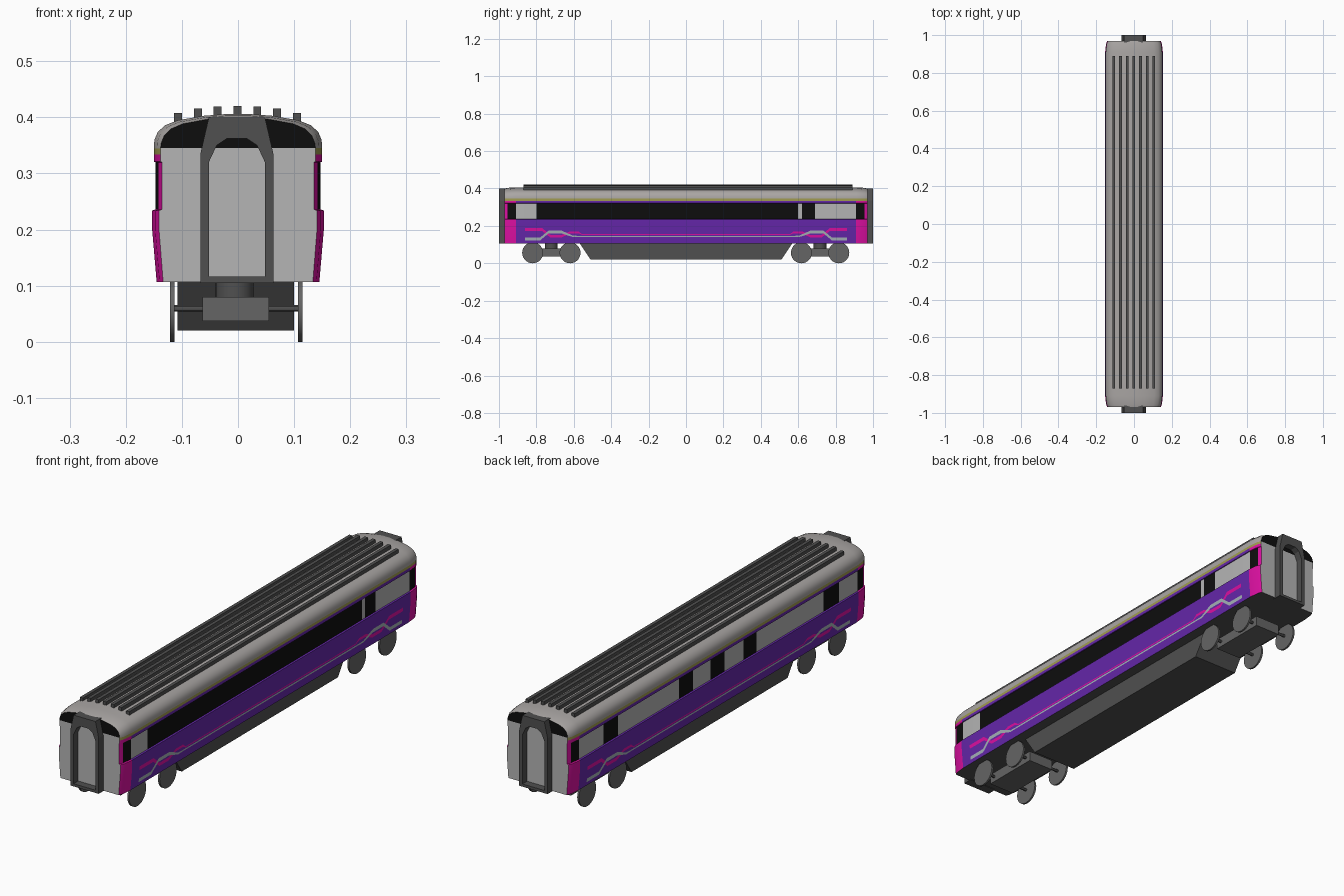
import bpy, bmesh, math
from mathutils import Matrix

if "Cube" in bpy.data.objects:
    bpy.data.objects.remove(bpy.data.objects["Cube"])


def mat(name, r, g, b):
    m = bpy.data.materials.new(name)
    m.diffuse_color = (r, g, b, 1)
    m.use_nodes = True
    m.node_tree.nodes["Principled BSDF"].inputs["Base Color"].default_value = m.diffuse_color
    return m


PURPLE = mat("purple", .13, .02, .40)
MAGENTA = mat("magenta", .72, .005, .36)
YELLOW = mat("yellow", .35, .33, .08)
BLACK = mat("black", .004, .004, .004)
DARK = mat("dark_grey", .08, .08, .08)
STEEL = mat("steel", .13, .13, .13)
LIGHT = mat("light_grey", .46, .46, .46)
ROOF = mat("roof_grey", .40, .38, .37)
PALE = mat("stripe_grey", .38, .45, .48)


def finish(name, bm, mats, smooth=False, recalc=True):
    if recalc:
        bmesh.ops.recalc_face_normals(bm, faces=bm.faces[:])
    me = bpy.data.meshes.new(name)
    bm.to_mesh(me)
    bm.free()
    for m in mats:
        me.materials.append(m)
    ob = bpy.data.objects.new(name, me)
    bpy.context.collection.objects.link(ob)
    if smooth:
        bpy.ops.object.select_all(action='DESELECT')
        ob.select_set(True)
        bpy.context.view_layer.objects.active = ob
        bpy.ops.object.shade_smooth_by_angle(angle=math.radians(30))
    return ob


def prism(name, pts, x0, x1, m):
    """Extrude a (y, z) outline along x."""
    bm = bmesh.new()
    a = [bm.verts.new((x0, y, z)) for y, z in pts]
    b = [bm.verts.new((x1, y, z)) for y, z in pts]
    bm.faces.new(a)
    bm.faces.new(b)
    for i in range(len(pts)):
        j = (i + 1) % len(pts)
        bm.faces.new((a[i], a[j], b[j], b[i]))
    return finish(name, bm, [m])


def box(name, x0, x1, y0, y1, z0, z1, m):
    return prism(name, [(y0, z0), (y1, z0), (y1, z1), (y0, z1)], x0, x1, m)


def cylinder(name, loc, r, length, axis, m, sides=28):
    bm = bmesh.new()
    rot = Matrix.Rotation(math.pi / 2, 4, 'Y') if axis == 'X' else Matrix()
    bmesh.ops.create_cone(bm, cap_ends=True, segments=sides, radius1=r, radius2=r,
                          depth=length, matrix=Matrix.Translation(loc) @ rot)
    return finish(name, bm, [m], smooth=True)


# Coach body: half cross-section lofted along y, coloured by row and bay
HALF = [(.145, .107), (.153, .2), (.153, .234), (.147, .236), (.147, .32),
        (.15, .321), (.15, .334), (.15, .345), (.149, .36), (.143, .374),
        (.13, .386), (.107, .395), (.06, .403), (.02, .406)]
WINDOWS = {1: [(-.8, .6), (.62, .69)],
           -1: [(-.79, -.69), (-.25, -.165), (-.04, .05), (.165, .255), (.655, .75)]}
ENDS = {.97: .92, .955: .965, .91: 1.0}

stops = {s * y for y in ENDS for s in (-1, 1)}
for spans in WINDOWS.values():
    stops |= {y for span in spans for y in span}
stops = sorted(stops)
BODY = [PURPLE, MAGENTA, YELLOW, BLACK, DARK, LIGHT, ROOF]


def colour(row, side, y):
    end = abs(y) > .91
    if row >= 7:
        return ROOF
    if row == 6:
        return YELLOW
    if row == 3:
        if end:
            return MAGENTA if abs(y) > .955 else BLACK
        return BLACK if any(a < y < b for a, b in WINDOWS[side]) else LIGHT
    return MAGENTA if end else PURPLE


bm = bmesh.new()
n = len(HALF)
rings = []
for y in stops:
    s = ENDS.get(abs(y), 1.0)
    half = [(x * s, z - (1 - s) * .08 * (z > .346)) for x, z in HALF]
    ring = half + [(-x, z) for x, z in reversed(half)]
    rings.append([bm.verts.new((x, y, z)) for x, z in ring])
for k in range(len(stops) - 1):
    mid = (stops[k] + stops[k + 1]) / 2
    a, b = rings[k], rings[k + 1]
    for j in range(2 * n):
        i = (j + 1) % (2 * n)
        f = bm.faces.new((a[j], a[i], b[i], b[j]))
        if j == 2 * n - 1:
            c = DARK
        elif j < n:
            c = colour(j, 1, mid)
        else:
            c = colour(2 * n - 2 - j, -1, mid)
        f.material_index = BODY.index(c)
# End walls: light panel below, black arch above
for ring in (rings[0], rings[-1]):
    for j in range(n - 1):
        f = bm.faces.new((ring[j], ring[j + 1], ring[2 * n - 2 - j], ring[2 * n - 1 - j]))
        f.material_index = BODY.index(BLACK if j >= 7 else LIGHT)
finish("coach_body", bm, BODY, smooth=True)

# Roof ribs
for i in range(-3, 4):
    top = [.42, .419, .416, .408][abs(i)]
    x = i * .0353 - .001
    box("roof_rib", x - .007, x + .007, -.87, .89, top - .024, top, DARK)

# Gangway frames at both ends
OUTER = [(.065, .105), (.065, .335), (.057, .37), (.05, .4)]
INNER = [(.05, .116), (.05, .32), (.036, .35), (.018, .362)]


def gangway(name, y0, y1):
    bm = bmesh.new()
    loops = []
    for pts, y in ((OUTER, y0), (OUTER, y1), (INNER, y1), (INNER, y0)):
        full = pts + [(-x, z) for x, z in reversed(pts)]
        loops.append([bm.verts.new((x - .002, y, z)) for x, z in full])
    for k in range(4):
        a, b = loops[k], loops[(k + 1) % 4]
        for i in range(8):
            j = (i + 1) % 8
            bm.faces.new((a[i], a[j], b[j], b[i]))
    finish(name, bm, [DARK])


gangway("front_gangway", -.96, -1.0)
gangway("back_gangway", .96, 1.0)

# Underfloor equipment case
prism("underfloor_case", [(-.57, .109), (.57, .109), (.51, .02), (-.51, .02)], -.108, .1, DARK)

# Bogies: frame, pivot, axles and wheels
for c in (-.72, .717):
    box("bogie_frame", -.063, .055, c - .125, c + .125, .037, .08, STEEL)
    cylinder("bogie_pivot", (-.006, c, .094), .034, .03, 'Z', DARK)
    for y in (c - .1, c + .1):
        cylinder("axle", (-.003, y, .06), .006, .228, 'X', DARK, 12)
        for x in (-.1175, .111):
            cylinder("wheel", (x, y, .056), .056, .008, 'X', STEEL)


# Livery stripes: ribbons of (y, z, width) laid on the lower side panels
def stripe(name, half_path, lift, m):
    path = half_path + [(-y, z, w) for y, z, w in reversed(half_path)]
    bm = bmesh.new()
    for side in (-1, 1):
        pairs = []
        for y, z, w in path:
            pairs.append([bm.verts.new((side * (.145 + .008 * (h - .107) / .093 + lift), y, h))
                          for h in (z - w / 2, z + w / 2)])
        for (a, b), (c, d) in zip(pairs, pairs[1:]):
            bm.faces.new((a, c, d, b) if side > 0 else (a, b, d, c))
    finish(name, bm, [m], recalc=False)


stripe("grey_stripe", [(-.86, .13, .015), (-.78, .13, .015), (-.735, .167, .015),
                       (-.665, .167, .015), (-.605, .144, .008), (-.58, .144, .006)],
       .0012, PALE)
stripe("magenta_stripe", [(-.86, .181, .016), (-.77, .181, .016), (-.725, .145, .014),
                          (-.665, .145, .014), (-.62, .165, .012), (-.575, .165, .01),
                          (-.555, .153, .005)],
       .0007, MAGENTA)
